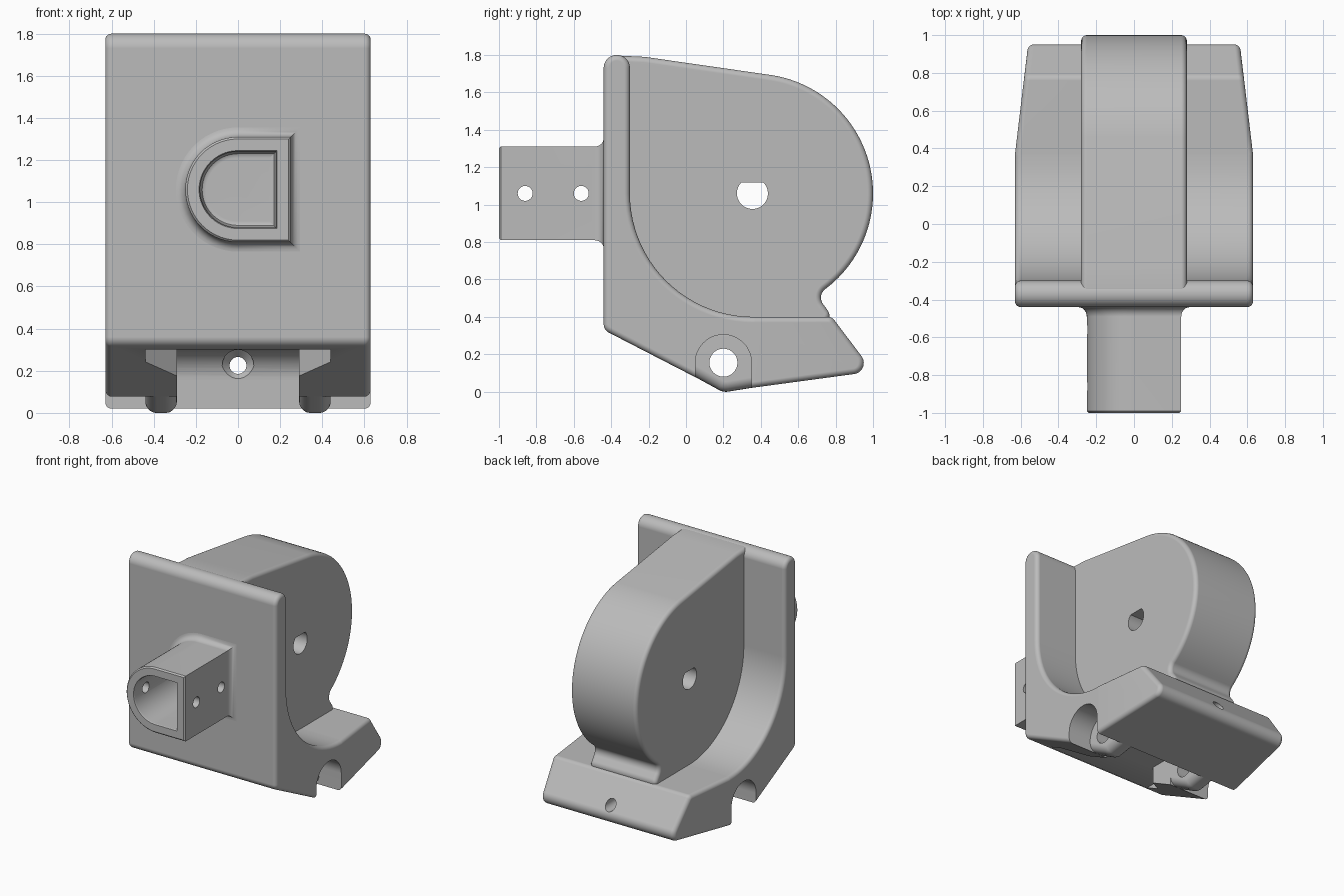
import bpy, bmesh
from math import cos, sin, pi, tan, radians
from mathutils import Vector

if "Cube" in bpy.data.objects:
    bpy.data.objects.remove(bpy.data.objects["Cube"])

grey = bpy.data.materials.new("plain grey")
grey.use_nodes = True
grey.diffuse_color = (0.5, 0.5, 0.5, 1)
grey.node_tree.nodes["Principled BSDF"].inputs["Base Color"].default_value = (0.5, 0.5, 0.5, 1)

AXES = {"x": lambda a, b, t: (t, a, b),
        "y": lambda a, b, t: (a, t, b),
        "z": lambda a, b, t: (a, b, t)}


def loft(name, rings, axis):
    """Closed skin through rings, each (offset along axis, list of 2D points)."""
    bm = bmesh.new()
    loops = [[bm.verts.new(AXES[axis](p[0], p[1], t)) for p in pts] for t, pts in rings]
    for low, high in zip(loops, loops[1:]):
        for i in range(len(low)):
            j = (i + 1) % len(low)
            bm.faces.new((low[i], low[j], high[j], high[i]))
    bm.faces.new(loops[0])
    bm.faces.new(loops[-1])
    bmesh.ops.recalc_face_normals(bm, faces=bm.faces)
    mesh = bpy.data.meshes.new(name)
    bm.to_mesh(mesh)
    bm.free()
    ob = bpy.data.objects.new(name, mesh)
    bpy.context.collection.objects.link(ob)
    mesh.materials.append(grey)
    return ob


def prism(name, pts, lo, hi, axis="x"):
    return loft(name, [(lo, pts), (hi, pts)], axis)


def arc(a, b, r, start, end, n):
    angles = [radians(start + (end - start) * i / n) for i in range(n + 1)]
    return [(a + r * cos(t), b + r * sin(t)) for t in angles]


def circle(a, b, r, n=32):
    return arc(a, b, r, 0, 360, n)[:-1]


def rounded(corners):
    """Outline with each (a, b, radius) corner rounded; plain points stay."""
    out = []
    for i, c in enumerate(corners):
        if len(c) == 2:
            out.append(c)
            continue
        p = Vector(c[:2])
        u = (Vector(corners[i - 1][:2]) - p).normalized()
        v = (Vector(corners[(i + 1) % len(corners)][:2]) - p).normalized()
        half = u.angle(v) / 2
        centre = p + (u + v).normalized() * (c[2] / sin(half))
        s = p + u * (c[2] / tan(half)) - centre
        e = p + v * (c[2] / tan(half)) - centre
        turn = pi - 2 * half
        n = max(4, int(turn / 0.07))
        for k in range(n + 1):
            f = k / n
            q = (s * sin((1 - f) * turn) + e * sin(f * turn)) / sin(turn) if turn < 1.5 or turn > 1.65 \
                else s * cos(f * pi / 2) + e * sin(f * pi / 2)
            out.append(tuple(centre + q))
    return out


def apply(ob, mod):
    bpy.context.view_layer.objects.active = ob
    bpy.ops.object.modifier_apply(modifier=mod.name)


def bevel(ob, width):
    mod = ob.modifiers.new("soft edges", "BEVEL")
    mod.width = width
    mod.segments = 5
    mod.limit_method = "ANGLE"
    mod.angle_limit = radians(40)
    mod.use_clamp_overlap = False
    apply(ob, mod)


def cut(ob, *cutters):
    for c in cutters:
        mod = ob.modifiers.new("cut", "BOOLEAN")
        mod.operation = "DIFFERENCE"
        mod.solver = "EXACT"
        mod.object = c
        apply(ob, mod)
        bpy.data.objects.remove(c)


def axle_cutter():
    return prism("axle_cutter", circle(0.2, 0.155, 0.075), -1, 1)


# Bracket: upright plate sweeping into the foot
bracket = prism("bracket", rounded([
    (-0.44, 0.33, 0.05), (0.2, 0.0, 0.08), (1.0, 0.108, 0.06), (0.78, 0.4, 0.04),
    (-0.3, 0.4, 0.66), (-0.3, 1.8, 0.069), (-0.44, 1.8, 0.069)]), -0.63, 0.63)

# Narrow the foot towards the back
bm = bmesh.new()
bm.from_mesh(bracket.data)
bmesh.ops.bisect_plane(bm, geom=bm.verts[:] + bm.edges[:] + bm.faces[:],
                       plane_co=(0, 0.37, 0), plane_no=(0, 1, 0))
for v in bm.verts:
    if v.co.y > 0.37:
        v.co.x *= 1 - 0.11 * (v.co.y - 0.37) / 0.58
bm.to_mesh(bracket.data)
bm.free()
bevel(bracket, 0.03)

# Axle channel, flared front pocket and screw hole in the foot
channel = arc(0.2, 0.155, 0.15, 0, 180, 24) + [(0.05, -0.2), (0.35, -0.2)]
half = [(0.44, -0.6), (0.44, -0.27), (0.29, -0.14), (0.29, 0.2)]
pocket = half + [(-x, y) for x, y in reversed(half)]
cut(bracket,
    prism("channel_cutter", channel, -1, 1),
    prism("pocket_cutter", pocket, -0.2, 0.3, "z"),
    loft("screw_cutter", [(0.2, circle(0, 0.225, 0.075)), (0.335, circle(0, 0.225, 0.075)),
                          (0.375, circle(0, 0.225, 0.04)), (1.2, circle(0, 0.225, 0.04))], "y"))

# Axle lugs
lugs = []
for side, x in (("right", -0.365), ("left", 0.365)):
    lug = prism(side + "_axle_lug", rounded([
        (-0.12, 0.171), (0.2, -0.004, 0.08), (0.5, 0.045), (0.5, 0.2),
        (0.3, 0.35), (0.05, 0.35)]), x - 0.075, x + 0.075)
    bevel(lug, 0.055)
    cut(lug, axle_cutter())
    lugs.append(lug)

# Drum housing with keyed shaft hole
drum = prism("drum_housing", rounded(
    [(-0.37, 1.797), (-0.22, 1.79)] + arc(0.36, 1.06, 0.64, 81, -50, 48)
    + [(0.7, 0.513, 0.06), (0.775, 0.411), (0.74, 0.34), (0.05, 0.34), (-0.37, 0.6)]),
    -0.28, 0.28)
bevel(drum, 0.03)
cut(drum, prism("shaft_cutter", arc(0.355, 1.06, 0.083, 134, 406, 32), -1, 1))


# D-shaped socket arm, flared where it meets the plate
def d_shape(r):
    return arc(0, 1.06, r, 90, 270, 28) + [(r, 1.06 - r), (r, 1.06 + r)]


flare = [(-0.49 + 0.05 * sin(t), 0.25 + 0.045 * (1 - cos(t)))
         for t in (i * pi / 12 for i in range(7))]
socket = [(-0.445, 0.15), (-0.455, 0.17), (-0.48, 0.18), (-0.99, 0.18), (-1, 0.185),
          (-1, 0.24), (-0.99, 0.25)] + flare + [(-0.42, 0.295)]
arm = loft("socket_arm", [(y, d_shape(r)) for y, r in socket], "y")
cut(arm, *[prism("pin_cutter", circle(y, 1.06, 0.04, 24), -1, 1) for y in (-0.86, -0.56)])

# Smooth shading with crisp edges
for ob in [bracket, drum, arm] + lugs:
    bpy.ops.object.select_all(action="DESELECT")
    ob.select_set(True)
    bpy.context.view_layer.objects.active = ob
    bpy.ops.object.shade_smooth_by_angle(angle=radians(35))
    mod = ob.modifiers.new("even shading", "WEIGHTED_NORMAL")
    mod.keep_sharp = True
